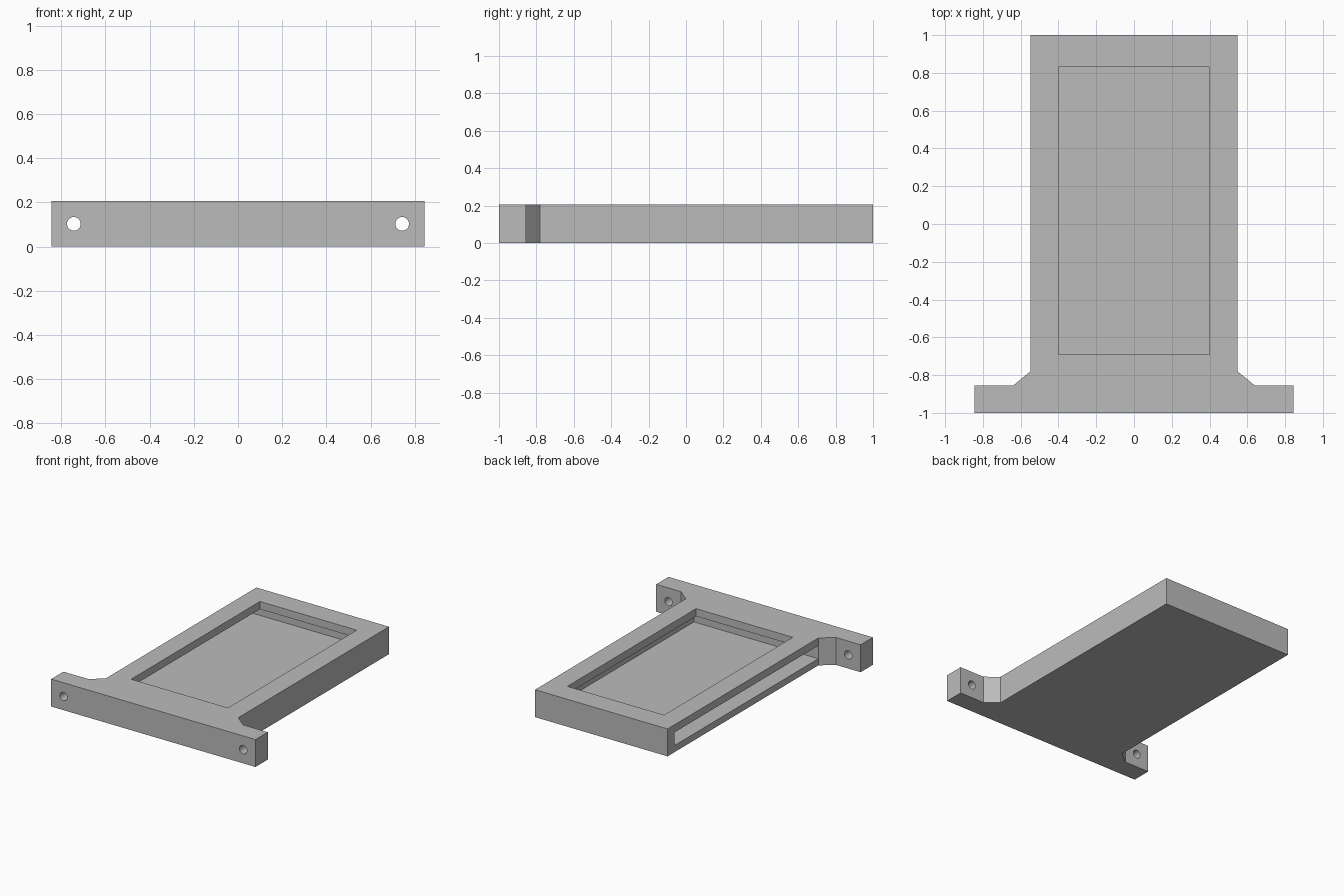
import bpy
import bmesh
import math

if "Cube" in bpy.data.objects:
    bpy.data.objects.remove(bpy.data.objects["Cube"], do_unlink=True)

HEIGHT = 0.205
BODY_X, FLANGE_X = 0.548, 0.845

grey = bpy.data.materials.new("plain grey")
grey.use_nodes = True
grey.diffuse_color = (0.5, 0.5, 0.5, 1)
grey.node_tree.nodes["Principled BSDF"].inputs["Base Color"].default_value = (0.5, 0.5, 0.5, 1)


def extrude_outline(name, points, z0, z1):
    """Solid prism from an outline in the xy plane."""
    bm = bmesh.new()
    base = bm.faces.new([bm.verts.new((x, y, z0)) for x, y in points])
    top = bmesh.ops.extrude_face_region(bm, geom=[base])["geom"]
    moved = [v for v in top if isinstance(v, bmesh.types.BMVert)]
    bmesh.ops.translate(bm, verts=moved, vec=(0, 0, z1 - z0))
    bmesh.ops.recalc_face_normals(bm, faces=bm.faces)
    mesh = bpy.data.meshes.new(name)
    bm.to_mesh(mesh)
    bm.free()
    obj = bpy.data.objects.new(name, mesh)
    bpy.context.collection.objects.link(obj)
    return obj


def box(name, x0, x1, y0, y1, z0, z1):
    return extrude_outline(name, [(x0, y0), (x1, y0), (x1, y1), (x0, y1)], z0, z1)


def cut(target, cutter):
    """Subtract the cutter from the target, then discard it."""
    cutter.hide_render = True
    mod = target.modifiers.new(cutter.name, "BOOLEAN")
    mod.operation = "DIFFERENCE"
    mod.solver = "EXACT"
    mod.object = cutter
    bpy.context.view_layer.objects.active = target
    bpy.ops.object.modifier_apply(modifier=mod.name)
    bpy.data.objects.remove(cutter, do_unlink=True)


# Tray body with mounting flange and chamfered corners, mirrored outline
half = [(FLANGE_X, -1), (FLANGE_X, -0.855), (0.64, -0.855), (BODY_X, -0.78), (BODY_X, 1)]
outline = half + [(-x, y) for x, y in reversed(half)]
tray = extrude_outline("flanged_tray", outline, 0, HEIGHT)

# Slide-in slot, open on one side, running under the window lip
cut(tray, box("slot_cutter", -0.7, 0.48, -0.78, 0.92, 0.05, 0.148))

# Window opening in the top
cut(tray, box("window_cutter", -0.4, 0.4, -0.69, 0.83, 0.1, 0.3))

# Screw holes through the flange ears
for side in (-1, 1):
    bpy.ops.mesh.primitive_cylinder_add(
        vertices=32, radius=0.031, depth=0.4,
        location=(side * 0.743, -0.93, HEIGHT / 2), rotation=(math.pi / 2, 0, 0))
    hole = bpy.context.object
    hole.name = "screw_hole_cutter"
    cut(tray, hole)

# Colour, and smooth hole walls with sharp edges kept
tray.data.materials.clear()
tray.data.materials.append(grey)
bpy.ops.object.select_all(action="DESELECT")
tray.select_set(True)
bpy.context.view_layer.objects.active = tray
bpy.ops.object.shade_smooth_by_angle(angle=math.radians(30))
